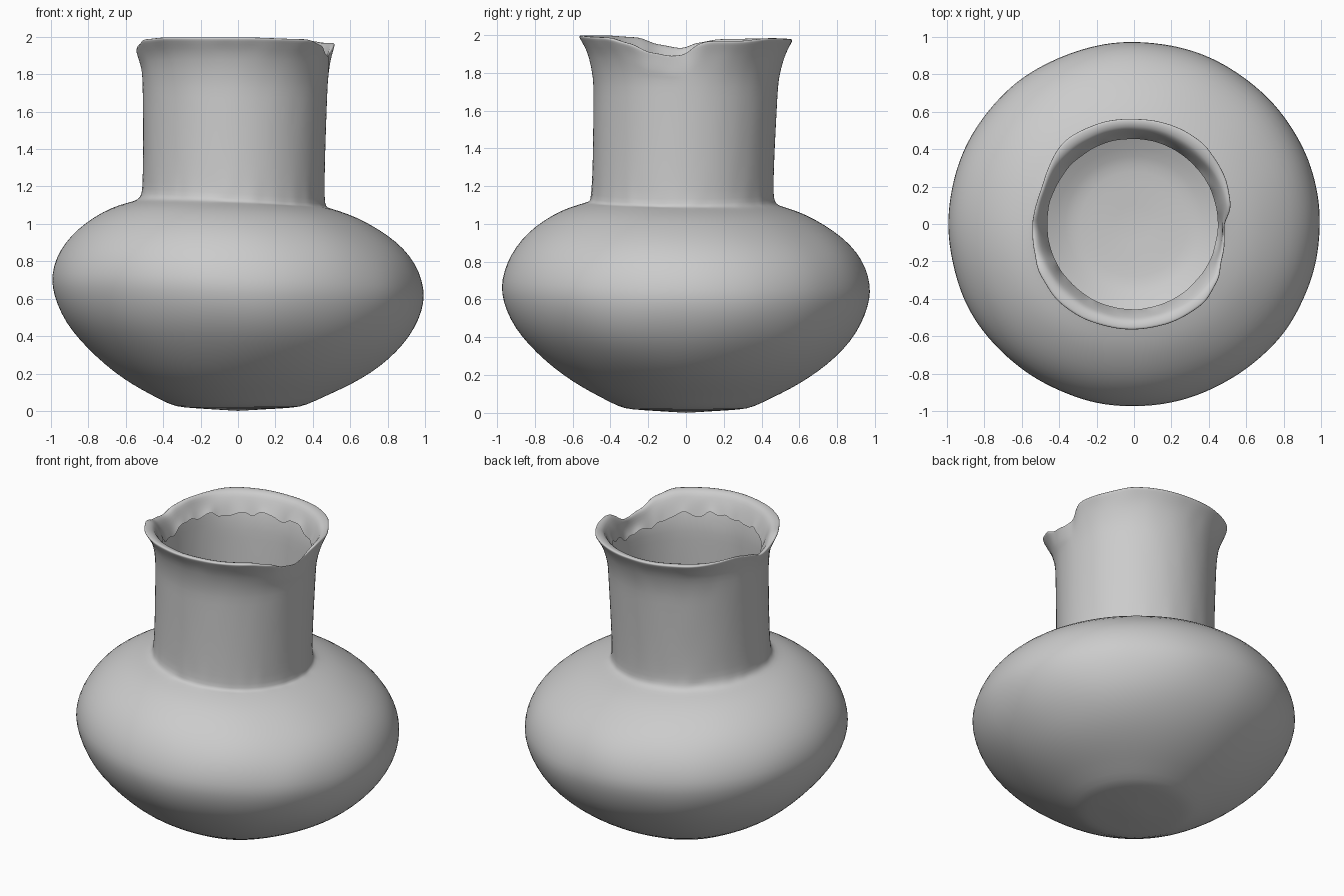
import bpy, bmesh, math, random
from mathutils import noise, Vector

if "Cube" in bpy.data.objects:
    bpy.data.objects.remove(bpy.data.objects["Cube"])

random.seed(4)
SEG = 80

# Fired clay, one colour
clay = bpy.data.materials.new("grey_clay")
clay.use_nodes = True
COLOUR = (0.6, 0.6, 0.6, 1)
clay.diffuse_color = COLOUR
clay.node_tree.nodes["Principled BSDF"].inputs["Base Color"].default_value = COLOUR

# Uneven rim: (angle in degrees, crest height, outer radius)
RIM = [(0, 1.90, .49), (5, 1.94, .51), (11, 1.97, .54), (30, 1.97, .56), (50, 1.985, .575),
       (90, 1.98, .565), (125, 1.985, .575), (160, 1.98, .525), (174, 1.96, .53),
       (182, 1.93, .54), (195, 1.95, .545), (208, 1.99, .565), (230, 2.0, .575),
       (270, 2.0, .565), (312, 1.99, .57), (326, 1.96, .55), (338, 1.91, .515), (352, 1.89, .50),
       (360, 1.90, .49)]


def rim_at(deg):
    for (a, za, ra), (b, zb, rb) in zip(RIM, RIM[1:]):
        if a <= deg <= b:
            t = (deg - a) / (b - a)
            t = t * t * (3 - 2 * t)
            return za + (zb - za) * t, ra + (rb - ra) * t


# Body rings, bottom to shoulder: (radius, height)
BODY = [(.16, .01), (.30, .018), (.36, .03), (.47, .085), (.56, .13), (.66, .19), (.76, .265),
        (.85, .35), (.92, .435), (.97, .53), (.995, .62), (.995, .69), (.97, .78),
        (.92, .865), (.85, .94), (.76, 1.005), (.66, 1.06), (.57, 1.09), (.515, 1.105)]
# Neck rings
NECK = [(.495, 1.12), (.488, 1.15), (.486, 1.25), (.487, 1.4), (.49, 1.55), (.493, 1.68), (.496, 1.77)]
# Lip rings: (share of the flare, drop below the crest)
LIP = [(.30, .11), (.62, .06), (.92, .02), (1, .008), (.9, 0), (.68, .006), (.32, .035),
       (-.05, .08), (-.25, .13)]

bm = bmesh.new()
rings = []


def add_ring(place):
    ring = []
    for i in range(SEG):
        a = 2 * math.pi * i / SEG
        ring.append(bm.verts.new(place(i, math.cos(a), math.sin(a))))
    rings.append(ring)


# Rounded body, leaning slightly, with soft hand-made unevenness
for r, z in BODY:
    inward = max(0, (z - .9) / .2)
    def body_point(i, c, s, r=r, z=z, k=inward):
        wobble = 1 + .008 * noise.noise(Vector((c * r, s * r, z)) * 3)
        lean = min(1, z / .3)
        return (r * c * wobble - .025 * k, r * s * wobble * .98 - .02 * k,
                z - (.04 * c + .015 * s) * r * lean)
    add_ring(body_point)

# Straight neck with a ragged joint
for n, (r, z) in enumerate(NECK):
    up = (z - 1.12) / .65
    def neck_point(i, c, s, r=r, z=z, up=up, n=n):
        rag = .008 * noise.noise(Vector((c, s, n)) * 7) * (1 if n < 2 else .25)
        return (-.025 + .01 * up + (r + rag) * c, (up - 1) * .02 + (r + rag - .006) * s,
                z - .03 * c * (1 - up) + rag)
    add_ring(neck_point)

# Flared lip rolled over to a torn inner edge
torn = [random.uniform(-.03, .03) for _ in range(SEG)]
for n, (flare, drop) in enumerate(LIP):
    def lip_point(i, c, s, flare=flare, drop=drop, last=n == len(LIP) - 1):
        crest, outer = rim_at(360 * i / SEG)
        base = .493
        r = base + (outer - base) * flare if flare > 0 else base + .1 * flare
        if n > 4:
            r = min(r, base + .055 * flare) - .012
        r += .004 * noise.noise(Vector((c, s, drop * 4)) * 6)
        z = crest - drop + (torn[i] if last else 0)
        return (r * c - .008, r * s, z)
    add_ring(lip_point)

for low, high in zip(rings, rings[1:]):
    for i in range(SEG):
        j = (i + 1) % SEG
        bm.faces.new((low[i], low[j], high[j], high[i]))

# Closed base
centre = bm.verts.new((0, 0, 0.0))
for i in range(SEG):
    bm.faces.new((centre, rings[0][(i + 1) % SEG], rings[0][i]))

mesh = bpy.data.meshes.new("pot")
bm.to_mesh(mesh)
bm.free()
mesh.materials.append(clay)
pot = bpy.data.objects.new("pot", mesh)
bpy.context.collection.objects.link(pot)
for face in mesh.polygons:
    face.use_smooth = True

smooth = pot.modifiers.new("soft_surface", "SUBSURF")
smooth.levels = smooth.render_levels = 1
